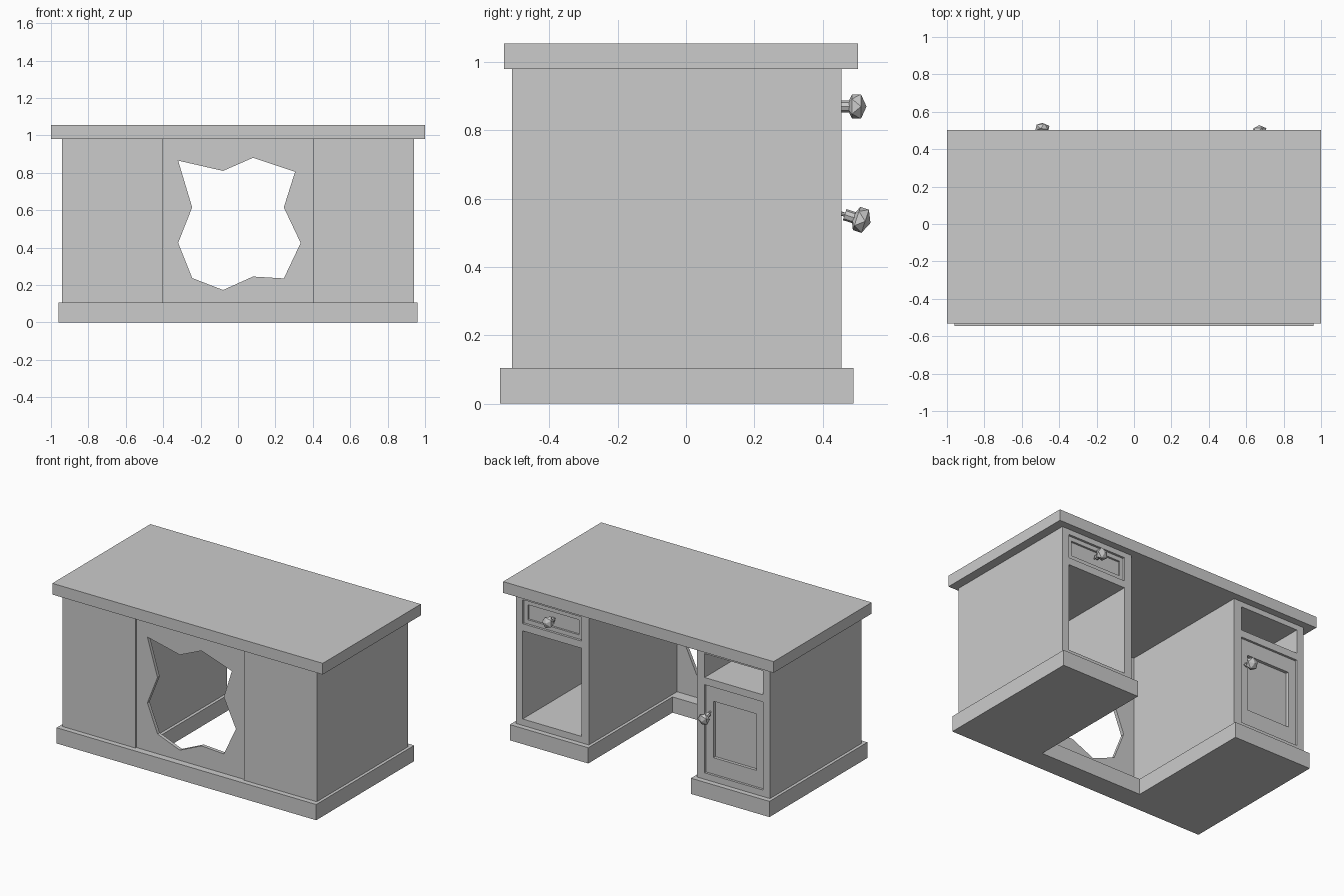
import bpy, bmesh, math
from mathutils import Matrix, Vector

if "Cube" in bpy.data.objects:
    bpy.data.objects.remove(bpy.data.objects["Cube"])


def add_object(name, bm):
    bmesh.ops.recalc_face_normals(bm, faces=bm.faces)
    mesh = bpy.data.meshes.new(name)
    bm.to_mesh(mesh)
    bm.free()
    obj = bpy.data.objects.new(name, mesh)
    bpy.context.collection.objects.link(obj)
    return obj


def prism(name, points, direction):
    """Closed outline extruded along a direction."""
    bm = bmesh.new()
    face = bm.faces.new([bm.verts.new(p) for p in points])
    res = bmesh.ops.extrude_face_region(bm, geom=[face], use_keep_orig=True)
    verts = [g for g in res["geom"] if isinstance(g, bmesh.types.BMVert)]
    bmesh.ops.translate(bm, verts=verts, vec=direction)
    return add_object(name, bm)


def box(name, x, y, z):
    pts = [(x[0], y[0], z[0]), (x[1], y[0], z[0]), (x[1], y[1], z[0]), (x[0], y[1], z[0])]
    return prism(name, pts, (0, 0, z[1] - z[0]))


def cut(obj, cutter):
    cutter.hide_render = True
    mod = obj.modifiers.new("cut", "BOOLEAN")
    mod.operation = "DIFFERENCE"
    mod.solver = "EXACT"
    mod.object = cutter
    bpy.context.view_layer.objects.active = obj
    bpy.ops.object.modifier_apply(modifier=mod.name)
    bpy.data.objects.remove(cutter)


def span(side, a, b):
    return tuple(sorted((side * a, side * b)))


def knob(name, loc, tilt):
    """Faceted knob on a stepped stem, pointing to +y."""
    bm = bmesh.new()
    bmesh.ops.create_icosphere(bm, subdivisions=1, radius=0.042,
                               matrix=Matrix.Diagonal((1, 1, 0.7, 1)))
    for radius, z0, z1 in ((0.017, -0.05, -0.018), (0.006, -0.085, -0.05)):
        bmesh.ops.create_cone(bm, cap_ends=True, segments=8, radius1=radius, radius2=radius,
                              depth=z1 - z0, matrix=Matrix.Translation((0, 0, (z0 + z1) / 2)))
    rot = Matrix.Rotation(math.radians(-90 - tilt), 4, "X")
    bmesh.ops.transform(bm, matrix=Matrix.Translation(Vector(loc)) @ rot, verts=bm.verts)
    return add_object(name, bm)


# Desk top
box("desk_top", (-1, 1), (-0.533, 0.503), (0.98, 1.055))

# U-shaped plinth around the kneehole
outline = [(-0.96, -0.545), (0.96, -0.545), (0.96, 0.49), (0.38, 0.49),
           (0.38, -0.40), (-0.38, -0.40), (-0.38, 0.49), (-0.96, 0.49)]
prism("plinth", [(x, y, 0) for x, y in outline], (0, 0, 0.105))

# Pedestals with a drawer slot above a cupboard opening
UPPER, LOWER = (0.785, 0.945), (0.148, 0.737)
for side, label in ((-1, "left"), (1, "right")):
    ped = box(label + "_pedestal", span(side, 0.40, 0.94), (-0.51, 0.455), (0.105, 0.98))
    for z in (UPPER, LOWER):
        cut(ped, box("cutter", span(side, 0.456, 0.889), (-0.46, 0.6), z))

# Thin front panel with a jagged broken hole
panel = box("front_panel", (-0.40, 0.40), (-0.50, -0.477), (0.105, 0.98))
hole = [(-0.32, 0.865), (-0.08, 0.81), (0.08, 0.88), (0.305, 0.805), (0.245, 0.615), (0.335, 0.425),
        (0.245, 0.235), (0.08, 0.245), (-0.08, 0.173), (-0.245, 0.237), (-0.32, 0.425), (-0.245, 0.615)]
cut(panel, prism("cutter", [(x, -0.6, z) for x, z in hole], (0, 0.3, 0)))

# Cupboard door with a recessed panel
door = box("cupboard_door", (-0.887, -0.458), (0.40, 0.443), (0.15, 0.735))
cut(door, box("cutter", (-0.832, -0.513), (0.423, 0.5), (0.26, 0.637)))

# Drawer front with a recessed panel
drawer = box("drawer_front", (0.458, 0.887), (0.40, 0.443), (0.787, 0.943))
cut(drawer, box("cutter", (0.483, 0.860), (0.430, 0.5), (0.815, 0.915)))

# Knobs: the door knob hangs loose
knob("drawer_knob", (0.67, 0.499, 0.87), 0)
knob("door_knob", (-0.49, 0.512, 0.538), 18)
